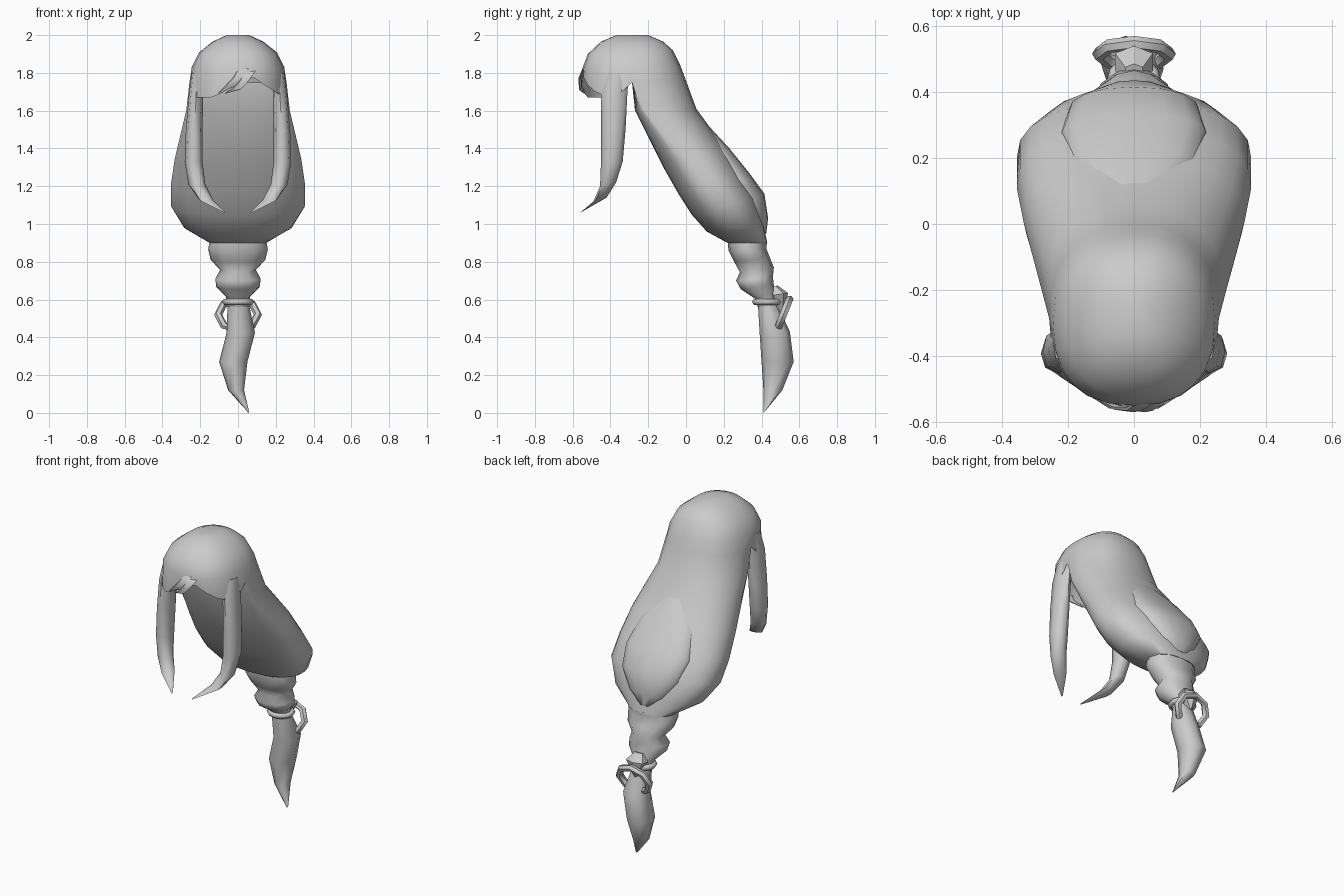
import bpy
import bmesh
import math
from mathutils import Vector

cube = bpy.data.objects.get("Cube")
if cube:
    bpy.data.objects.remove(cube, do_unlink=True)

# One flat colour for everything
grey = bpy.data.materials.new("hair_grey")
grey.use_nodes = True
tone = (0.6, 0.6, 0.6, 1.0)
grey.diffuse_color = tone
grey.node_tree.nodes["Principled BSDF"].inputs["Base Color"].default_value = tone


def ring_points(ring, sides, power):
    """Rounded section: centre x, half width, front (y, z), back (y, z), widest spot."""
    cx, half, front, back, widest = ring
    front, back = Vector((0, *front)), Vector((0, *back))
    points = []
    for i in range(sides):
        angle = math.tau * i / sides
        s, c = math.sin(angle), math.cos(angle)
        s = math.copysign(abs(s) ** power, s) if abs(s) > 1e-6 else 0
        c = math.copysign(abs(c) ** power, c) if abs(c) > 1e-6 else 0
        u = widest + c * ((1 - widest) if c > 0 else widest)
        point = front.lerp(back, u)
        point.x = cx + half * s
        points.append(point)
    return points


def add_loft(bm, loops, cap_top=True, cap_bottom=True):
    """Skin a stack of loops, ordered from top to bottom."""
    rows = [[bm.verts.new(p) for p in loop] for loop in loops]
    count = len(rows[0])
    for upper, lower in zip(rows, rows[1:]):
        for i in range(count):
            j = (i + 1) % count
            bm.faces.new((upper[i], upper[j], lower[j], lower[i]))
    if cap_top:
        bm.faces.new(rows[0][::-1])
    if cap_bottom:
        bm.faces.new(rows[-1])


def finish(obj, angle=50):
    obj.data.materials.clear()
    obj.data.materials.append(grey)
    bpy.ops.object.select_all(action='DESELECT')
    obj.select_set(True)
    bpy.context.view_layer.objects.active = obj
    bpy.ops.object.shade_smooth_by_angle(angle=math.radians(angle))
    return obj


def make_object(name, bm, angle=50):
    bmesh.ops.remove_doubles(bm, verts=bm.verts, dist=0.0005)
    mesh = bpy.data.meshes.new(name)
    bm.to_mesh(mesh)
    bm.free()
    obj = bpy.data.objects.new(name, mesh)
    bpy.context.collection.objects.link(obj)
    return finish(obj, angle)


def loft_object(name, rings, sides=8, power=0.9, angle=50):
    bm = bmesh.new()
    add_loft(bm, [ring_points(r, sides, power) for r in rings])
    return make_object(name, bm, angle)


def mirror(obj):
    modifier = obj.modifiers.new("mirror", 'MIRROR')
    modifier.use_mirror_merge = False


# Crown: open dome over the head
crown = [
    (0, 0.06, (-0.37, 2.0), (-0.2, 2.0), 0.48),
    (0, 0.135, (-0.45, 1.965), (-0.12, 1.965), 0.48),
    (0, 0.205, (-0.52, 1.9), (-0.07, 1.92), 0.48),
    (0, 0.245, (-0.55, 1.82), (-0.03, 1.84), 0.48),
    (0, 0.257, (-0.55, 1.74), (0, 1.76), 0.48),
]
# Long back hair: shares the rear half of the dome's last section
rim_y = -0.55 * (1 - 0.48)
back_hair = [
    (0, 0.257, (rim_y, 1.7496), (0, 1.76), 0),
    (0, 0.274, (-0.27, 1.6), (0.055, 1.61), 0.15),
    (0, 0.335, (-0.12, 1.3), (0.2, 1.41), 0.4),
    (0, 0.355, (-0.04, 1.16), (0.29, 1.27), 0.45),
    (0, 0.355, (0.03, 1.05), (0.37, 1.14), 0.5),
    (0, 0.285, (0.11, 0.96), (0.41, 1.0), 0.5),
    (0, 0.15, (0.22, 0.9), (0.43, 0.9), 0.5),
]
body_power = 0.85
sides = 24
loops = [ring_points(r, sides, body_power) for r in crown]
# The fringe edge arches up to an off-centre parting
for point in loops[-1]:
    if point.y < rim_y - 0.01:
        rise = max(0, 1 - abs(point.x - 0.06) / 0.18)
        point.z = 1.67 + 0.12 * rise
bm = bmesh.new()
add_loft(bm, loops, cap_bottom=False)
add_loft(bm, [ring_points(r, sides, body_power) for r in back_hair], cap_top=False)
make_object("crown_and_back_hair", bm, 60)

# Raised lobe lying on the lower back
loft_object("back_lobe", [
    (0, 0.08, (0.06, 1.5), (0.11, 1.53), 0.4),
    (0, 0.19, (0.13, 1.34), (0.23, 1.4), 0.4),
    (0, 0.225, (0.22, 1.2), (0.335, 1.27), 0.4),
    (0, 0.2, (0.29, 1.08), (0.415, 1.16), 0.4),
    (0, 0.12, (0.33, 0.98), (0.435, 1.03), 0.4),
    (0, 0.05, (0.35, 0.92), (0.425, 0.95), 0.4),
], sides=16, angle=60)

# Side locks framing the face
mirror(loft_object("side_lock", [
    (0.215, 0.03, (-0.42, 1.8), (-0.3, 1.8), 0.5),
    (0.222, 0.038, (-0.45, 1.68), (-0.31, 1.7), 0.5),
    (0.232, 0.044, (-0.45, 1.5), (-0.32, 1.5), 0.5),
    (0.235, 0.047, (-0.45, 1.33), (-0.335, 1.33), 0.5),
    (0.218, 0.045, (-0.455, 1.2), (-0.37, 1.22), 0.5),
    (0.17, 0.037, (-0.49, 1.12), (-0.42, 1.14), 0.5),
    (0.072, 0.004, (-0.56, 1.06), (-0.55, 1.065), 0.5),
], angle=60))

# Loose wisps under the fringe
for name, drop, shift in (("long_wisp", 0, 0), ("short_wisp", 0.015, 0.035)):
    loft_object(name, [
        (0.03 + shift, 0.03, (-0.55, 1.82 - drop), (-0.53, 1.83 - drop), 0.5),
        (0.0 + shift, 0.024, (-0.57, 1.77 - drop), (-0.55, 1.785 - drop), 0.5),
        (-0.04 + shift, 0.025, (-0.565, 1.725 - drop), (-0.55, 1.74 - drop), 0.5),
        (-0.1 + shift, 0.004, (-0.54, 1.69), (-0.535, 1.695), 0.5),
    ], sides=6)

# Plaited section with two swellings
loft_object("braid", [
    (0, 0.15, (0.22, 0.91), (0.43, 0.91), 0.5),
    (0, 0.158, (0.225, 0.86), (0.425, 0.87), 0.5),
    (0, 0.145, (0.255, 0.8), (0.445, 0.82), 0.5),
    (0, 0.095, (0.285, 0.745), (0.465, 0.77), 0.5),
    (0, 0.12, (0.265, 0.7), (0.46, 0.72), 0.5),
    (0, 0.115, (0.29, 0.655), (0.465, 0.68), 0.5),
    (0, 0.065, (0.365, 0.605), (0.475, 0.63), 0.5),
    (0, 0.06, (0.38, 0.56), (0.475, 0.56), 0.5),
], sides=12, angle=70)

# Pointed tail end, swaying sideways
loft_object("tail_tip", [
    (0, 0.055, (0.38, 0.59), (0.475, 0.59), 0.5),
    (0.015, 0.075, (0.39, 0.42), (0.55, 0.43), 0.5),
    (-0.025, 0.075, (0.4, 0.27), (0.57, 0.27), 0.5),
    (-0.01, 0.042, (0.41, 0.12), (0.51, 0.12), 0.5),
    (0.055, 0.004, (0.41, 0), (0.42, 0.01), 0.5),
], angle=60)

# Tie around the braid and hanging loop behind it
bpy.ops.mesh.primitive_torus_add(
    major_segments=12, minor_segments=6, major_radius=0.062, minor_radius=0.018,
    location=(0, 0.43, 0.588))
tie = bpy.context.object
tie.name = "hair_tie"
tie.scale.x = 1.05
finish(tie, 70)

bpy.ops.mesh.primitive_torus_add(
    major_segments=8, minor_segments=6, major_radius=0.105, minor_radius=0.022,
    location=(0, 0.515, 0.52), rotation=(math.radians(68), 0, 0))
loop = bpy.context.object
loop.name = "tie_loop"
loop.scale.y = 0.85
finish(loop, 40)

# Small pointed knot above the loop
loft_object("tie_knot", [
    (0, 0.03, (0.44, 0.66), (0.485, 0.675), 0.5),
    (0, 0.065, (0.44, 0.62), (0.54, 0.635), 0.5),
    (0, 0.035, (0.46, 0.57), (0.53, 0.575), 0.5),
    (0, 0.006, (0.49, 0.53), (0.51, 0.53), 0.5),
], sides=6, angle=30)
